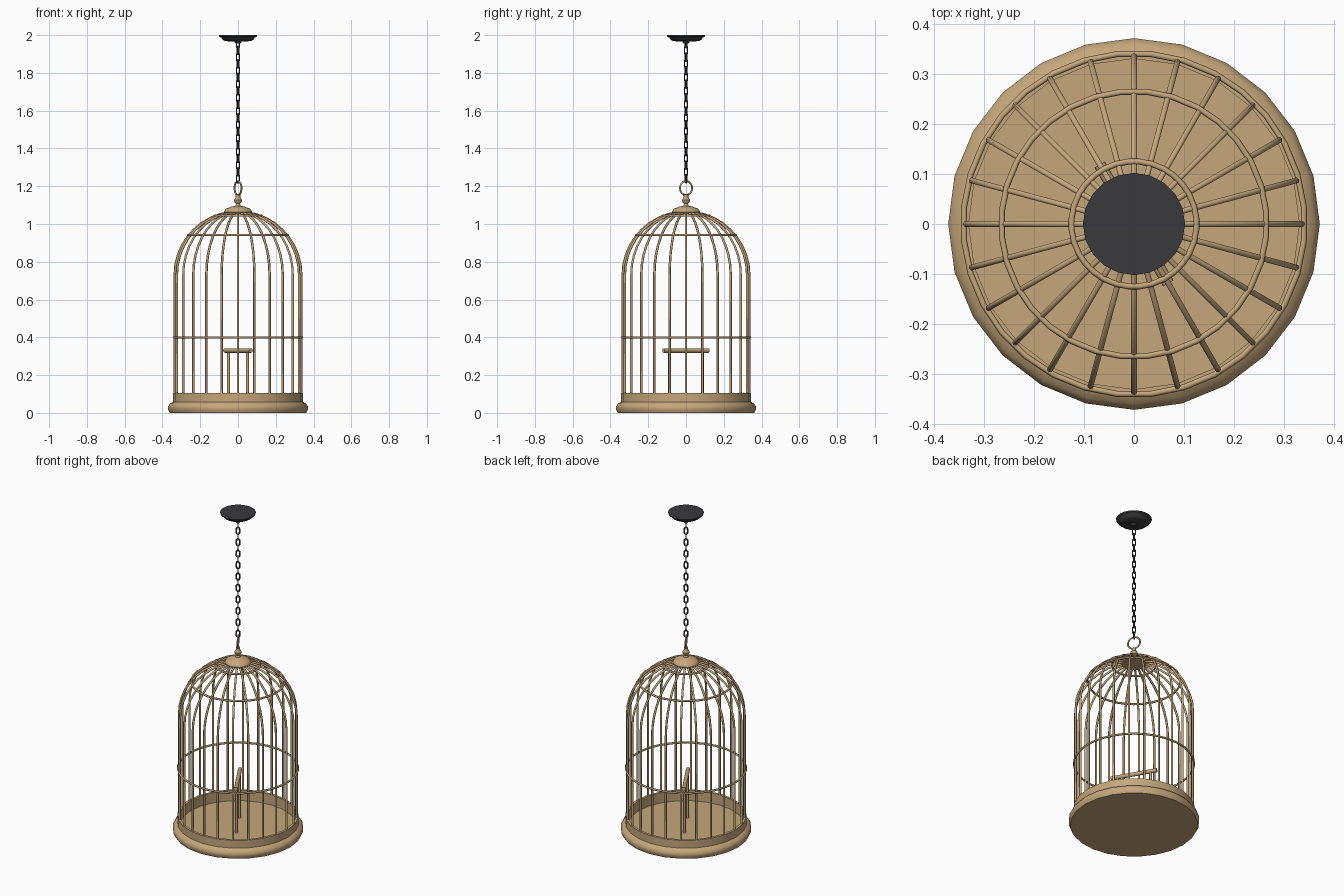
import bpy, math
from math import sin, cos, pi, sqrt
from mathutils import Vector

if "Cube" in bpy.data.objects:
    bpy.data.objects.remove(bpy.data.objects["Cube"])


def material(name, rgb):
    m = bpy.data.materials.new(name)
    m.diffuse_color = (*rgb, 1)
    m.use_nodes = True
    m.node_tree.nodes["Principled BSDF"].inputs["Base Color"].default_value = m.diffuse_color
    return m


TAN = material("warm tan", (0.56, 0.39, 0.20))
BLACK = material("charcoal", (0.042, 0.042, 0.045))
TWIST = Vector((-0.5, 0.866, 0))   # shared direction of perch, loop and chain
SIDE = Vector((0.866, 0.5, 0))
UP = Vector((0, 0, 1))


def make(name, verts, faces, mat, angle=40):
    me = bpy.data.meshes.new(name)
    me.from_pydata(verts, [], faces)
    me.materials.append(mat)
    ob = bpy.data.objects.new(name, me)
    bpy.context.collection.objects.link(ob)
    bpy.ops.object.select_all(action='DESELECT')
    ob.select_set(True)
    bpy.context.view_layer.objects.active = ob
    bpy.ops.object.mode_set(mode='EDIT')
    bpy.ops.mesh.select_all(action='SELECT')
    bpy.ops.mesh.remove_doubles(threshold=0.00001)
    bpy.ops.mesh.normals_make_consistent(inside=False)
    bpy.ops.object.mode_set(mode='OBJECT')
    bpy.ops.object.shade_smooth_by_angle(angle=math.radians(angle))
    return ob


def lathe(name, profile, mat, n=24):
    verts = [(r * cos(2 * pi * k / n), r * sin(2 * pi * k / n), z)
             for r, z in profile for k in range(n)]
    faces = [(i * n + k, i * n + (k + 1) % n, (i + 1) * n + (k + 1) % n, (i + 1) * n + k)
             for i in range(len(profile) - 1) for k in range(n)]
    return make(name, verts, faces, mat)


def tube(name, paths, radius, mat, closed=False, sides=6):
    """Sweep a round section along planar paths given as (points, plane normal)."""
    verts, faces = [], []
    for pts, normal in paths:
        base, n = len(verts), len(pts)
        for i, p in enumerate(pts):
            a = pts[(i - 1) % n] if closed or i else p
            b = pts[(i + 1) % n] if closed or i < n - 1 else p
            out = (b - a).normalized().cross(normal)
            for k in range(sides):
                t = 2 * pi * k / sides
                verts.append(p + radius * (cos(t) * out + sin(t) * normal))
        for i in range(n if closed else n - 1):
            j = (i + 1) % n
            for k in range(sides):
                l = (k + 1) % sides
                faces.append((base + i * sides + k, base + i * sides + l,
                              base + j * sides + l, base + j * sides + k))
        if not closed:
            faces.append([base + k for k in range(sides)])
            faces.append([base + (n - 1) * sides + k for k in range(sides)])
    return make(name, verts, faces, mat, 65)


def loop(center, u, v, ru, rv, n, straight=0.0):
    """Closed oval, optionally lengthened along v by a straight part."""
    pts = []
    for k in range(n):
        t = 2 * pi * (k + 0.5) / n
        shift = straight if sin(t) > 0 else -straight
        pts.append(center + u * ru * cos(t) + v * (rv * sin(t) + shift))
    return pts, u.cross(v)


# Base tray with raised rim
lathe("base_tray", [(0, 0), (0.362, 0), (0.371, 0.018), (0.371, 0.034), (0.36, 0.05),
                    (0.345, 0.058), (0.345, 0.106), (0.33, 0.106), (0.33, 0.042), (0, 0.042)], TAN)

# Bars: straight wall then round dome
R, Z0 = 0.335, 0.73
bars = []
for k in range(24):
    a = k * pi / 12
    d = Vector((cos(a), sin(a), 0))
    pts = [d * R + UP * 0.08]
    pts += [d * R * cos(t) + UP * (Z0 + R * sin(t))
            for t in [math.radians(82) * i / 9 for i in range(10)]]
    bars.append((pts, d.cross(UP)))
tube("cage_bars", bars, 0.0065, TAN)

# Hoops around the bars
X, Y = Vector((1, 0, 0)), Vector((0, 1, 0))
for name, r, z in (("middle_hoop", 0.341, 0.4), ("dome_hoop", 0.265, 0.942),
                   ("top_hoop", 0.125, 1.045)):
    tube(name, [loop(UP * z, X, Y, r, r, 32)], 0.006, TAN, True)

# Cap and knob on the dome
lathe("dome_cap", [(0, 1.052), (0.068, 1.052), (0.075, 1.064), (0.066, 1.08),
                   (0.035, 1.092), (0.014, 1.096), (0.011, 1.108), (0.02, 1.118),
                   (0.021, 1.128), (0.012, 1.14), (0.012, 1.155), (0, 1.16)], TAN, 16)

# Hanging loop
tube("hanging_loop", [loop(UP * 1.19, TWIST, UP, 0.037, 0.037, 20)], 0.005, TAN, True)

# Perch: rod on two posts
tube("perch_rod", [([TWIST * -0.137 + UP * 0.33, TWIST * 0.137 + UP * 0.33], SIDE)],
     0.012, TAN, sides=8)
tube("perch_posts", [([TWIST * s + UP * 0.04, TWIST * s + UP * 0.33], SIDE)
                     for s in (-0.1, 0.1)], 0.008, TAN, sides=8)

# Chain of alternating links
COUNT = 21
links = []
for i in range(COUNT):
    z = 1.24 + i * (1.955 - 1.24) / (COUNT - 1)
    links.append(loop(UP * z, SIDE if i % 2 == 0 else TWIST, UP, 0.0095, 0.0095, 10, 0.013))
tube("chain", links, 0.0038, BLACK, True)

# Ceiling mount
lathe("ceiling_mount", [(0, 2.0), (0.102, 2.0), (0.1, 1.993), (0.087, 1.985), (0.082, 1.976),
                        (0.066, 1.968), (0.02, 1.966), (0.012, 1.955), (0, 1.955)], BLACK, 20)
